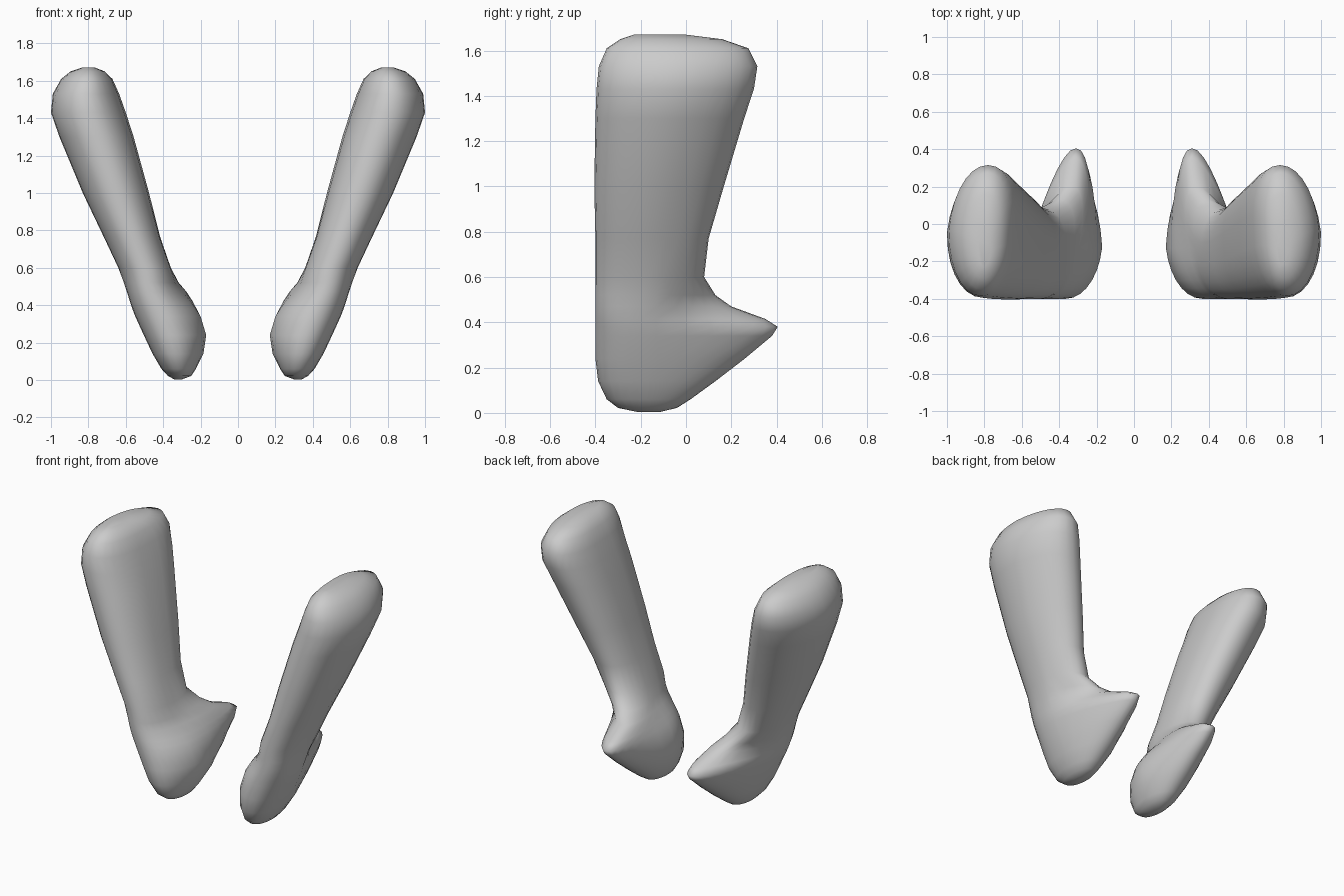
import bpy, bmesh
from math import sin, cos, pi, copysign

if "Cube" in bpy.data.objects:
    bpy.data.objects.remove(bpy.data.objects["Cube"])

# Horizontal sections: z, inner x, outer x, front y, back y, toe amount
SECTIONS = [
    (0.003, 0.30, 0.34, -0.21, -0.12, 0),
    (0.022, 0.25, 0.375, -0.30, -0.04, 0),
    (0.06, 0.225, 0.41, -0.35, 0.02, 0.2),
    (0.14, 0.185, 0.455, -0.388, 0.13, 0.6),
    (0.24, 0.17, 0.50, -0.40, 0.26, 0.9),
    (0.34, 0.20, 0.545, -0.40, 0.38, 1),
    (0.38, 0.225, 0.56, -0.40, 0.405, 1),
    (0.415, 0.25, 0.572, -0.40, 0.35, 1),
    (0.47, 0.295, 0.59, -0.40, 0.20, 0.8),
    (0.52, 0.33, 0.61, -0.40, 0.13, 0.4),
    (0.60, 0.36, 0.64, -0.40, 0.08, 0),
    (0.77, 0.42, 0.72, -0.40, 0.10, 0),
    (1.00, 0.48, 0.83, -0.405, 0.167, 0),
    (1.30, 0.563, 0.955, -0.40, 0.257, 0),
    (1.43, 0.605, 1.00, -0.395, 0.30, 0),
    (1.53, 0.64, 0.99, -0.385, 0.315, 0),
    (1.61, 0.675, 0.945, -0.35, 0.275, 0),
    (1.65, 0.715, 0.895, -0.29, 0.16, 0),
    (1.67, 0.765, 0.835, -0.23, 0.00, 0),
]
SEGMENTS = 28
TOE_X = 0.31
ROUND = 0.94


def power(v, p):
    return copysign(abs(v) ** p, v)


def section_points(z, x0, x1, y0, y1, toe, side):
    cx, hx = (x0 + x1) / 2, (x1 - x0) / 2
    body_mid = (y0 + y1) / 2
    cy = body_mid + (-0.13 - body_mid) * toe
    pts = []
    for i in range(SEGMENTS):
        a = 2 * pi * i / SEGMENTS
        v = power(sin(a), ROUND)
        y = cy + v * ((y1 - cy) if v > 0 else (cy - y0))
        back, front = max(v, 0), max(-v, 0)
        x = cx + hx * power(cos(a), ROUND) * (1 - 0.3 * back * toe)
        x += (TOE_X - cx) * back * toe          # pull towards the toe tip
        x += 0.035 * front * toe                # front of the foot sits outward
        x -= 0.2 * hx * back * min(1, z) * (1 - toe)  # upper back leans inward
        pts.append((side * x, y, z))
    return pts


def make_boot(name, side):
    bm = bmesh.new()
    rings = [[bm.verts.new(p) for p in section_points(*s, side)] for s in SECTIONS]
    for low, high in zip(rings, rings[1:]):
        for i in range(SEGMENTS):
            j = (i + 1) % SEGMENTS
            bm.faces.new((low[i], low[j], high[j], high[i]))
    bm.faces.new(rings[0])
    bm.faces.new(rings[-1])
    bmesh.ops.recalc_face_normals(bm, faces=bm.faces)
    for f in bm.faces:
        f.smooth = True
    mesh = bpy.data.meshes.new(name)
    bm.to_mesh(mesh)
    bm.free()
    bpy.context.collection.objects.link(bpy.data.objects.new(name, mesh))


# Mirrored pair of leaning boots
make_boot("right_boot", 1)
make_boot("left_boot", -1)
